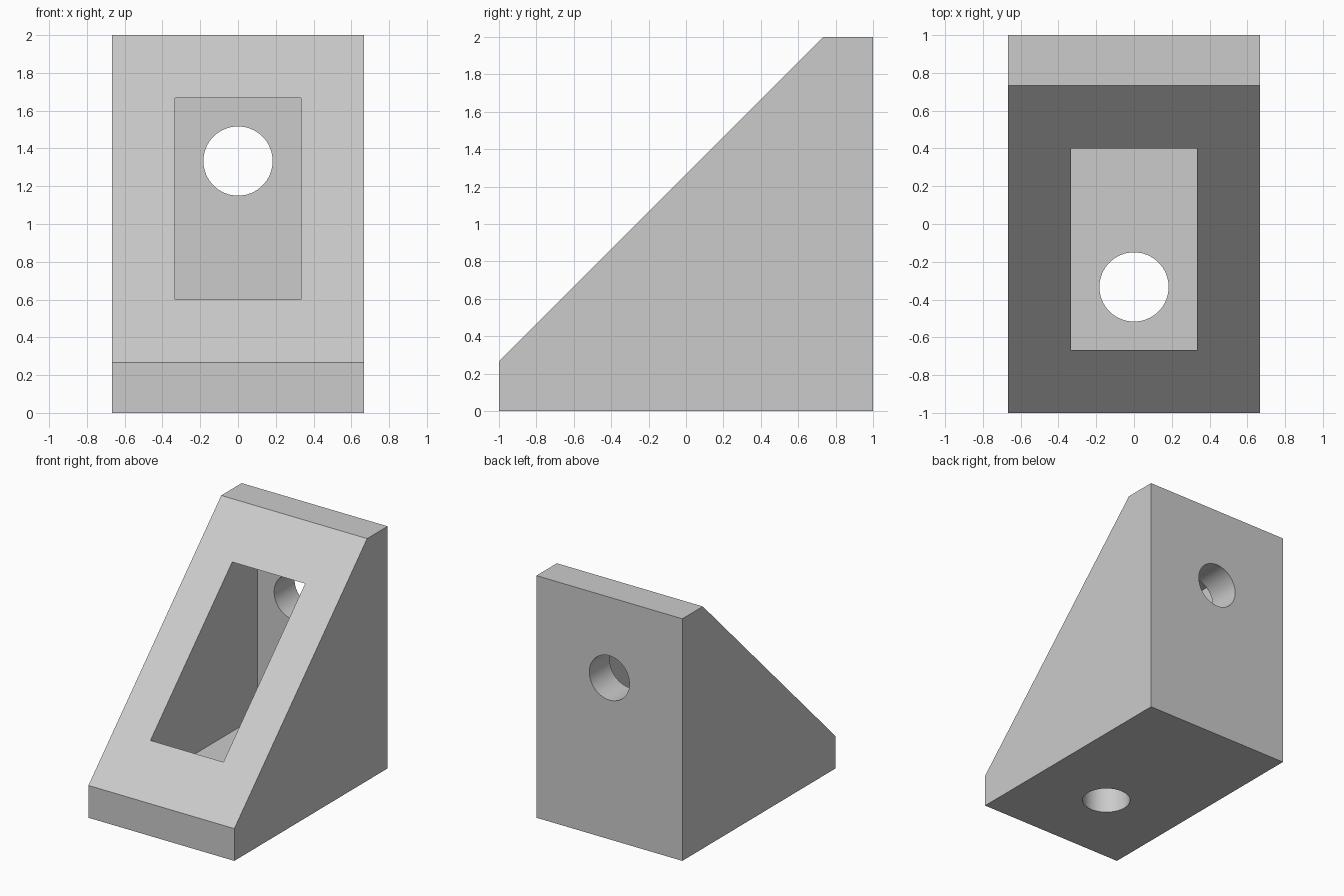
import bpy
import bmesh
import math

if "Cube" in bpy.data.objects:
    bpy.data.objects.remove(bpy.data.objects["Cube"], do_unlink=True)

UNIT = 1 / 15          # design grid: the bracket is 30 x 30 x 20 grid steps
WIDTH, WALL = 20 * UNIT, 4 * UNIT
HOLE_RADIUS = 2.75 * UNIT

grey = bpy.data.materials.new("plain grey")
grey.use_nodes = True
grey.diffuse_color = (0.6, 0.6, 0.6, 1)
grey.node_tree.nodes["Principled BSDF"].inputs["Base Color"].default_value = (0.6, 0.6, 0.6, 1)


def extrude_profile(name, profile, width):
    """Solid made from a (y, z) outline, centred on x = 0."""
    bm = bmesh.new()
    face = bm.faces.new([bm.verts.new((-width / 2, y, z)) for y, z in profile])
    grown = bmesh.ops.extrude_face_region(bm, geom=[face])["geom"]
    verts = [v for v in grown if isinstance(v, bmesh.types.BMVert)]
    bmesh.ops.translate(bm, verts=verts, vec=(width, 0, 0))
    bmesh.ops.recalc_face_normals(bm, faces=bm.faces)
    mesh = bpy.data.meshes.new(name)
    bm.to_mesh(mesh)
    bm.free()
    mesh.materials.append(grey)
    obj = bpy.data.objects.new(name, mesh)
    bpy.context.collection.objects.link(obj)
    return obj


def hole_cutter(name, location, tilt):
    bpy.ops.mesh.primitive_cylinder_add(vertices=64, radius=HOLE_RADIUS, depth=2 * WALL,
                                        location=location, rotation=(tilt, 0, 0))
    obj = bpy.context.object
    obj.name = name
    obj.data.materials.append(grey)
    return obj


# Wedge body with blunt toe and top
bracket = extrude_profile("corner_bracket", [
    (-1, 0), (1, 0), (1, 2), (1 - WALL, 2), (-1, WALL)], WIDTH)

# Square pocket opening through the slope, then one screw hole per outer wall
front, back, floor, ceiling = -10 * UNIT, 1 - WALL, WALL, 25 * UNIT
cutters = [
    extrude_profile("pocket_cutter", [
        (front, floor), (back, floor), (back, ceiling), (front, ceiling)], 10 * UNIT),
    hole_cutter("base_hole_cutter", (0, -5 * UNIT, WALL / 2), 0),
    hole_cutter("back_hole_cutter", (0, 1 - WALL / 2, 20 * UNIT), math.pi / 2),
]

bpy.ops.object.select_all(action="DESELECT")
bracket.select_set(True)
bpy.context.view_layer.objects.active = bracket
for cutter in cutters:
    cutter.hide_render = True
    cut = bracket.modifiers.new(cutter.name, "BOOLEAN")
    cut.operation = "DIFFERENCE"
    cut.solver = "EXACT"
    cut.object = cutter
    bpy.ops.object.modifier_apply(modifier=cut.name)
    bpy.data.objects.remove(cutter, do_unlink=True)

# Round hole walls, crisp edges elsewhere
bpy.ops.object.shade_smooth_by_angle(angle=math.radians(30))
